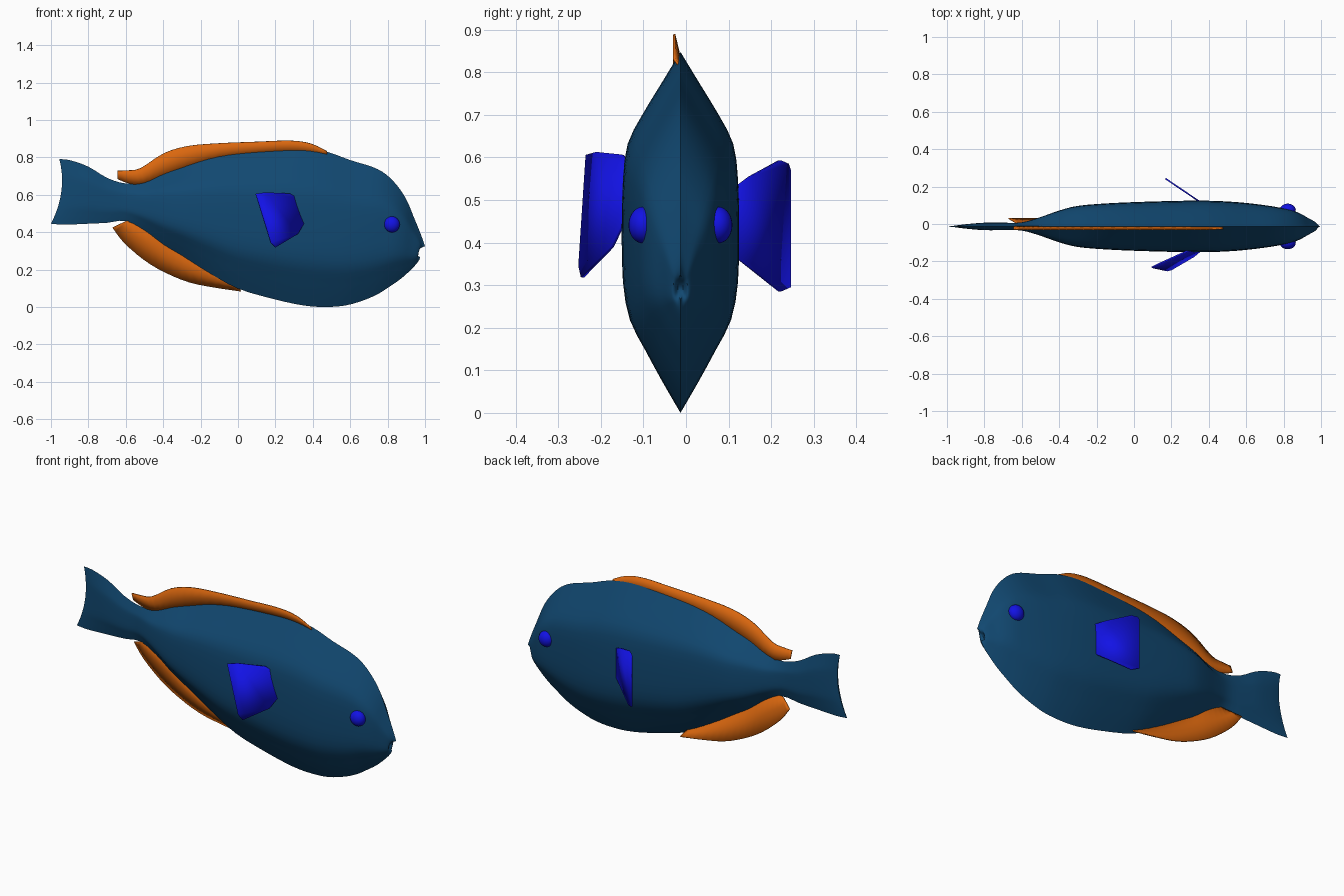
import bpy, bmesh, math
from mathutils import Vector

if "Cube" in bpy.data.objects:
    bpy.data.objects.remove(bpy.data.objects["Cube"])

CY = -0.013  # body mid-plane


def material(name, rgb):
    m = bpy.data.materials.new(name)
    m.diffuse_color = (*rgb, 1)
    m.use_nodes = True
    m.node_tree.nodes["Principled BSDF"].inputs["Base Color"].default_value = m.diffuse_color
    return m


NAVY = material("deep blue", (0.0056, 0.065, 0.165))
ORANGE = material("orange", (0.70, 0.135, 0.0045))
BLUE = material("bright blue", (0.006, 0.006, 0.78))


def make(name, verts, faces, mat, angle=40, thick=0):
    me = bpy.data.meshes.new(name)
    me.from_pydata(verts, [], faces)
    bm = bmesh.new()
    bm.from_mesh(me)
    bmesh.ops.recalc_face_normals(bm, faces=bm.faces)
    bm.to_mesh(me)
    bm.free()
    me.materials.append(mat)
    ob = bpy.data.objects.new(name, me)
    bpy.context.collection.objects.link(ob)
    if thick:
        mod = ob.modifiers.new("thickness", 'SOLIDIFY')
        mod.thickness, mod.offset = thick, 0
    bpy.ops.object.select_all(action='DESELECT')
    ob.select_set(True)
    bpy.context.view_layer.objects.active = ob
    bpy.ops.object.shade_smooth_by_angle(angle=math.radians(angle))
    return ob


def spline(rows, steps):
    """Catmull-Rom interpolation of table rows."""
    out = []
    n = len(rows)
    for i in range(n - 1):
        p0, p1, p2, p3 = (rows[max(0, min(n - 1, i + k))] for k in (-1, 0, 1, 2))
        for s in range(steps):
            t = s / steps
            out.append([0.5 * (2 * b + (c - a) * t + (2 * a - 5 * b + 4 * c - d) * t * t
                               + (3 * b - a - 3 * c + d) * t ** 3)
                        for a, b, c, d in zip(p0, p1, p2, p3)])
    out.append(list(rows[-1]))
    return out


# Body and tail: loft of rings (top x, top z, bottom x, bottom z, half width, bow)
rings = [
    (-.955, .79, -1, .445, .004, .033),
    (-.9, .785, -.93, .44, .012, .02),
    (-.8, .75, -.8, .445, .02, 0),
    (-.7, .69, -.7, .45, .02, 0),
    (-.6, .66, -.6, .46, .022, 0),
    (-.5, .67, -.5, .41, .05, 0),
    (-.4, .715, -.4, .335, .085, 0),
    (-.3, .75, -.3, .275, .11, 0),
    (-.15, .80, -.15, .18, .123, 0),
    (0, .827, 0, .098, .13, 0),
    (.2, .842, .2, .04, .136, 0),
    (.35, .847, .35, .008, .138, 0),
    (.48, .828, .46, 0, .135, 0),
    (.6, .785, .57, .007, .127, 0),
    (.72, .748, .67, .035, .114, 0),
    (.79, .71, .75, .07, .102, 0),
    (.85, .65, .82, .115, .089, 0),
    (.9, .575, .87, .15, .07, 0),
    (.94, .48, .91, .185, .047, 0),
    (.975, .395, .945, .22, .027, 0),
    (.993, .345, .965, .245, .016, -.012),
    (1.0, .325, .975, .265, .006, -.033),
]
# cross-section: height fraction, width fraction
section = spline([(0, 0), (.09, .32), (.18, .62), (.26, .87), (.36, .98), (.5, 1),
                  (.64, .98), (.74, .9), (.82, .66), (.91, .33), (1, 0)], 2)
loop = [(t, w) for t, w in section] + [(t, -w) for t, w in section[-2:0:-1]]
verts, faces = [], []
N = len(loop)
lofted = spline(rings, 3)
for tx, tz, bx, bz, hw, bow in lofted:
    for t, w in loop:
        x = bx + (tx - bx) * t + bow * (1 - (2 * t - 1) ** 2)
        verts.append((x, CY + w * hw, bz + (tz - bz) * t))
for r in range(len(lofted) - 1):
    for i in range(N):
        j = (i + 1) % N
        faces.append((r * N + i, r * N + j, r * N + N + j, r * N + N + i))
# end caps: strips joining the left and right halves
H = N // 2
for base in (0, (len(lofted) - 1) * N):
    for i in range(H):
        q = [i, i + 1, (N - i - 1) % N, (N - i) % N]
        faces.append(tuple(base + k for k in dict.fromkeys(q)))
make("body", verts, faces, NAVY, 45)


# Dorsal and anal fins: strips between a base line and a free edge
def strip_fin(name, rows, y_base, y_edge):
    rows = spline(rows, 3)
    v, f = [], []
    for xb, zb, xe, ze in rows:
        v += [(xb, y_base, zb), ((xb + xe) / 2, (y_base + y_edge) / 2, (zb + ze) / 2), (xe, y_edge, ze)]
    for i in range(len(rows) - 1):
        for k in (0, 1):
            a = i * 3 + k
            f.append((a, a + 1, a + 4, a + 3))
    make(name, v, f, ORANGE, 40, 0.006)


strip_fin("dorsal_fin", [
    (-.645, .685, -.645, .728), (-.58, .66, -.59, .73), (-.5, .655, -.52, .742),
    (-.4, .69, -.4, .82), (-.27, .74, -.27, .86), (-.1, .79, -.1, .875),
    (.1, .815, .1, .883), (.28, .825, .28, .889), (.39, .82, .39, .873),
    (.475, .81, .475, .832)], -.013, -.028)
strip_fin("anal_fin", [
    (-.6, .458, -.67, .425), (-.56, .46, -.61, .345), (-.47, .42, -.5, .25),
    (-.36, .33, -.39, .185), (-.24, .25, -.26, .132), (-.1, .17, -.125, .105),
    (.0, .115, .015, .085)], CY, .03)

# Pectoral fins: flat angled plates, each on its own plane
near = [(.095, .605), (.145, .612), (.275, .606), (.325, .58), (.36, .46),
        (.32, .39), (.2, .318), (.175, .345)]
make("pectoral_fin_right",
     [(x, -.243 + (x - .2) * .462 + (z - .32) * .208, z) for x, z in near],
     [tuple(range(len(near)))], BLUE, 30, 0.008)
far = [(.11, .525), (.15, .555), (.22, .593), (.238, .585), (.243, .57),
       (.243, .295), (.22, .285), (.11, .372)]
make("pectoral_fin_left",
     [(.35 - (y - .12) * 1.48, y, z) for y, z in far],
     [tuple(range(len(far)))], BLUE, 30, 0.008)

# Eyes
for side, label in ((-1, "right"), (1, "left")):
    bm = bmesh.new()
    bmesh.ops.create_uvsphere(bm, u_segments=24, v_segments=14, radius=1)
    v = [Vector((.822 + p.co.x * .043, CY + side * .088 + p.co.y * .034, .441 + p.co.z * .043))
         for p in bm.verts]
    bm.verts.index_update()
    f = [[q.index for q in face.verts] for face in bm.faces]
    bm.free()
    make("eye_" + label, v, f, BLUE, 60)
